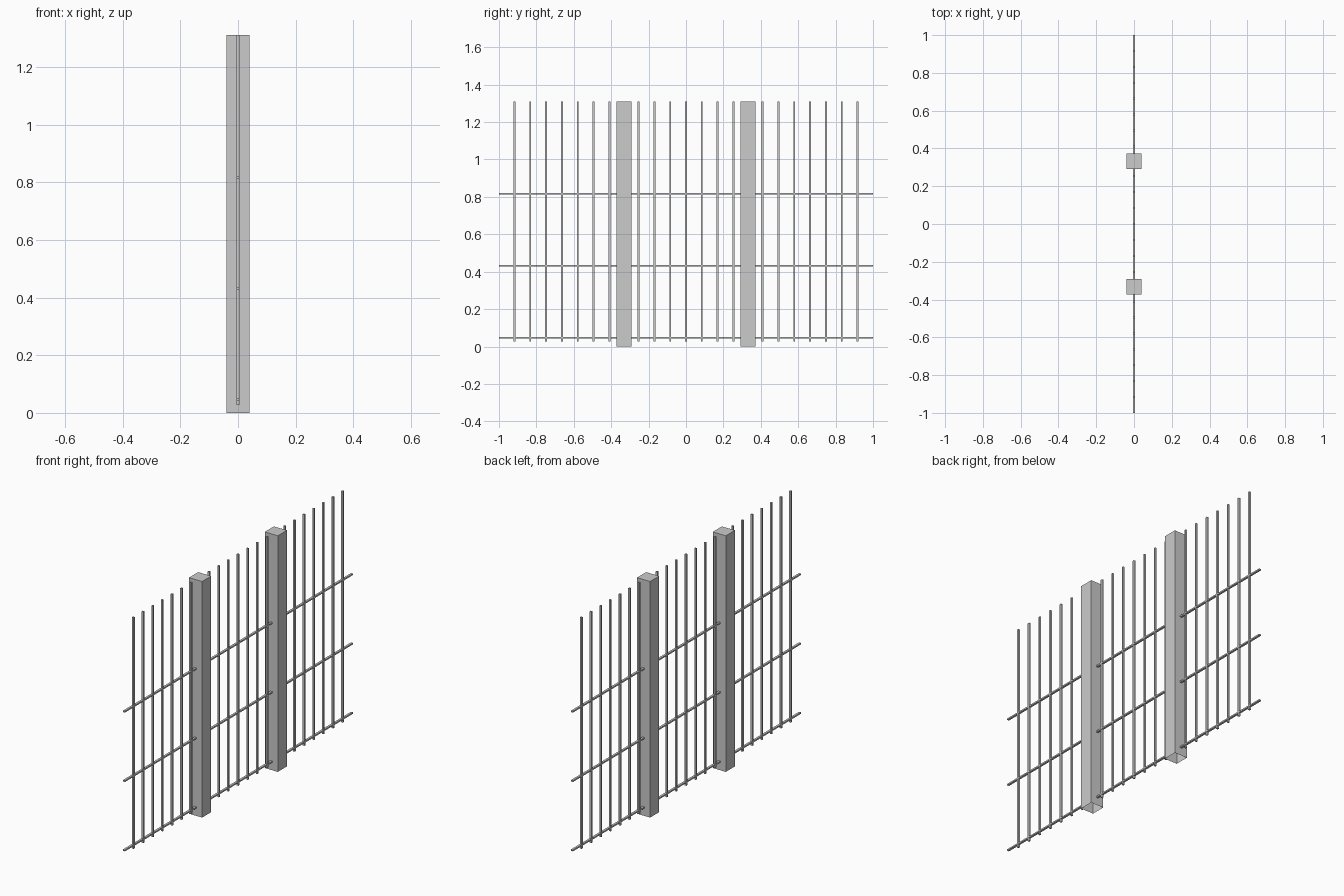
import bpy, bmesh
from mathutils import Matrix

if "Cube" in bpy.data.objects:
    bpy.data.objects.remove(bpy.data.objects["Cube"])

HEIGHT = 1.31
PANEL = 2 / 3
BAR_BASE = 0.027


def box(name, centre, size, open_bottom=False):
    bm = bmesh.new()
    bmesh.ops.create_cube(bm, size=1, matrix=Matrix.Translation(centre)
                          @ Matrix.Diagonal((*size, 1)))
    if open_bottom:
        bm.normal_update()
        bottom = [f for f in bm.faces if f.normal.z < -0.5]
        bmesh.ops.delete(bm, geom=bottom, context='FACES_ONLY')
    mesh = bpy.data.meshes.new(name)
    bm.to_mesh(mesh)
    bm.free()
    obj = bpy.data.objects.new(name, mesh)
    bpy.context.collection.objects.link(obj)
    return obj


# Two square hollow posts, open at the ground
for i, y in enumerate((-0.332, 0.332)):
    box(f"post_{i + 1}", (0, y, HEIGHT / 2), (0.08, 0.08, HEIGHT), True)

# Three panels, each with three flat rails and seven upright bars
for p in (-1, 0, 1):
    label = p + 2
    for k, z in enumerate((0.047, 0.432, 0.817)):
        box(f"panel_{label}_rail_{k + 1}", (0, p * PANEL, z), (0.012, PANEL, 0.008))
    for b in range(-3, 4):
        y = p * 0.6635 + b * 0.0845
        box(f"panel_{label}_bar_{b + 4}", (0, y, (BAR_BASE + HEIGHT) / 2),
            (0.01, 0.01, HEIGHT - BAR_BASE))
